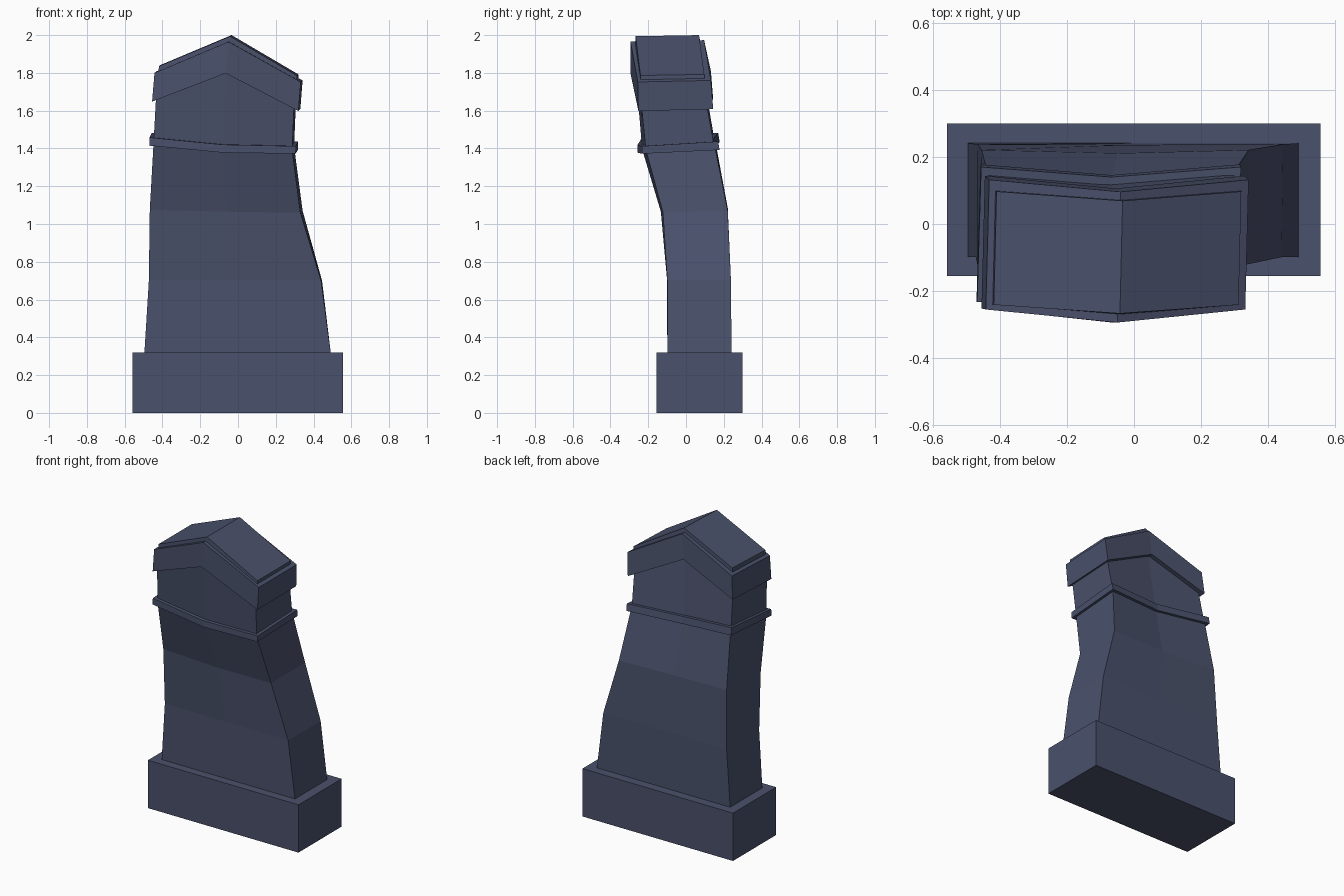
import bpy

mat = bpy.data.materials.new("slate blue stone")
mat.diffuse_color = (0.068, 0.082, 0.147, 1)


def make(name, verts, faces):
    me = bpy.data.meshes.new(name)
    me.from_pydata(verts, [], faces)
    me.materials.append(mat)
    ob = bpy.data.objects.new(name, me)
    bpy.context.collection.objects.link(ob)
    return ob


# Each ring has a left, middle and right station:
# x left/mid/right, z left/mid/right, front y side/mid, back y side/mid, back x shift, back z shift
def loft(name, rings):
    v, f = [], []
    for xl, xm, xr, zl, zm, zr, fs, fm, bs, bm, dx, dz in rings:
        v += [(xl, fs, zl), (xm, fm, zm), (xr, fs, zr),
              (xr + dx, bs, zr + dz), (xm + dx, bm, zm + dz), (xl + dx, bs, zl + dz)]
    for r in range(len(rings) - 1):
        a = 6 * r
        for i in range(6):
            j = (i + 1) % 6
            f.append((a + i, a + j, a + 6 + j, a + 6 + i))
    t = 6 * (len(rings) - 1)
    f += [(1, 0, 5, 4), (2, 1, 4, 3), (t, t + 1, t + 4, t + 5), (t + 1, t + 2, t + 3, t + 4)]
    return make(name, v, f)


# square plinth
x0, x1, y0, y1, h = -0.558, 0.556, -0.155, 0.30, 0.32
make("plinth",
     [(x, y, z) for z in (0, h) for x, y in ((x0, y0), (x1, y0), (x1, y1), (x0, y1))],
     [(3, 2, 1, 0), (4, 5, 6, 7)] + [(i, (i + 1) % 4, (i + 1) % 4 + 4, i + 4) for i in range(4)])

# leaning shaft
loft("shaft", [
    (-0.496, 0, 0.492, 0.31, 0.31, 0.31, -0.099, -0.099, 0.241, 0.241, 0, 0),
    (-0.472, -0.02, 0.440, 0.70, 0.70, 0.70, -0.099, -0.100, 0.238, 0.236, 0.005, 0),
    (-0.467, -0.06, 0.330, 1.075, 1.065, 1.06, -0.122, -0.133, 0.221, 0.211, 0.012, 0.01),
    (-0.447, -0.08, 0.287, 1.43, 1.395, 1.39, -0.212, -0.232, 0.153, 0.125, 0.010, 0.02)])

# neck below the cap
loft("neck", [
    (-0.447, -0.08, 0.287, 1.43, 1.395, 1.39, -0.212, -0.232, 0.150, 0.120, 0.010, 0.02),
    (-0.434, -0.06, 0.296, 1.67, 1.82, 1.62, -0.235, -0.268, 0.110, 0.075, 0.010, 0.01)])

# narrow collar band
loft("collar", [
    (-0.470, -0.08, 0.305, 1.415, 1.378, 1.372, -0.232, -0.256, 0.178, 0.146, 0.012, 0.02),
    (-0.468, -0.08, 0.307, 1.458, 1.420, 1.412, -0.232, -0.256, 0.170, 0.140, 0.012, 0.025)])

# gabled cap
loft("cap", [
    (-0.455, -0.065, 0.320, 1.648, 1.798, 1.598, -0.252, -0.294, 0.144, 0.106, 0.010, 0.01),
    (-0.442, -0.050, 0.332, 1.800, 1.965, 1.752, -0.255, -0.294, 0.132, 0.096, 0.010, 0.008)])

# raised roof slab on the cap
loft("roof_slab", [
    (-0.424, -0.045, 0.312, 1.79, 1.95, 1.75, -0.240, -0.270, 0.100, 0.072, 0.008, 0.005),
    (-0.418, -0.042, 0.312, 1.836, 1.994, 1.786, -0.241, -0.267, 0.097, 0.069, 0.008, 0.006)])
